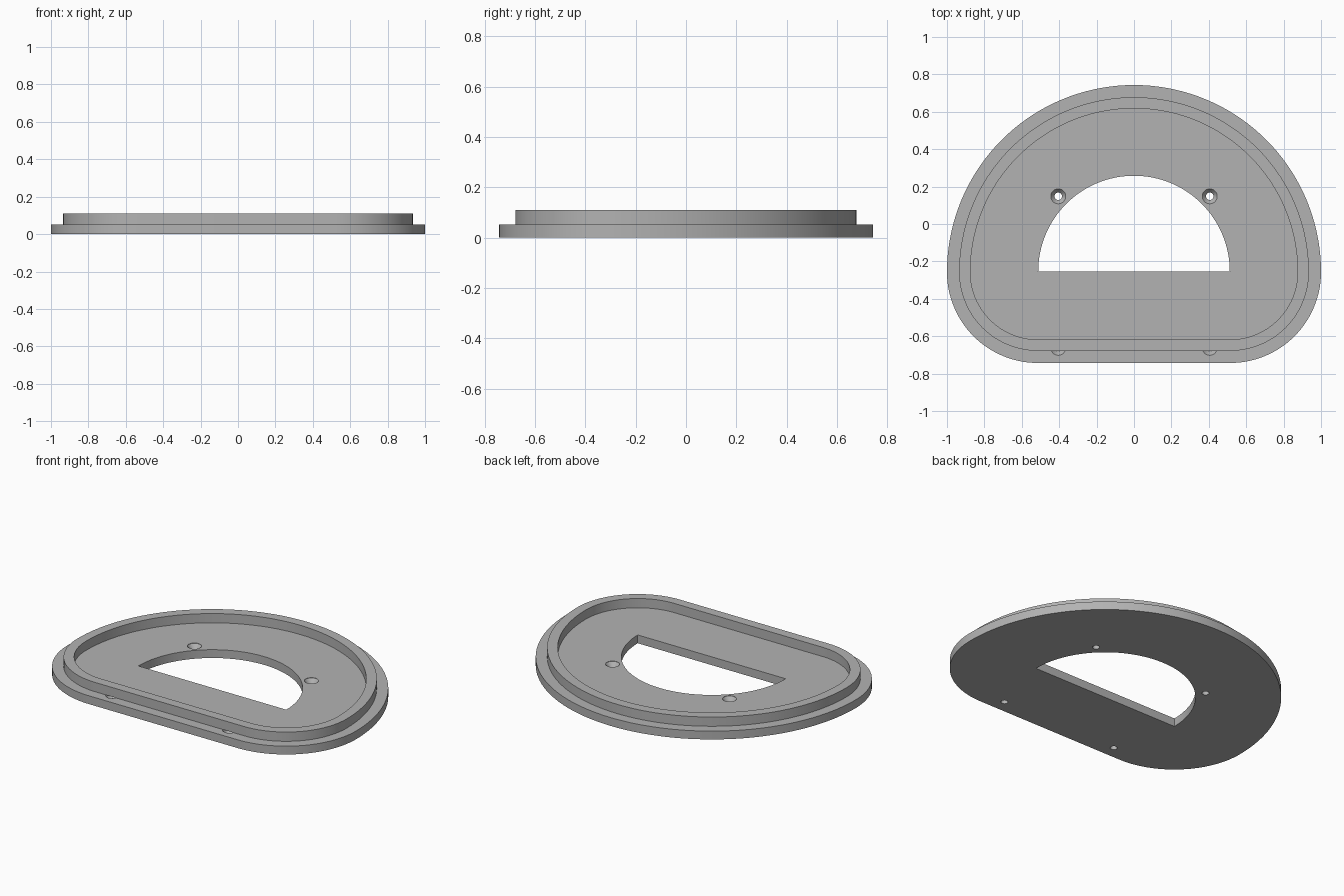
import bpy, bmesh
from math import sin, cos, pi, radians

cube = bpy.data.objects.get("Cube")
if cube:
    bpy.data.objects.remove(cube, do_unlink=True)

CY = -0.257              # centre line shared by all arcs
HALF_DEPTH = 0.743
CORNER = HALF_DEPTH + CY
PLATE_Z, RIM_Z = 0.052, 0.11

grey = bpy.data.materials.new("plain_grey")
grey.use_nodes = True
grey.diffuse_color = (0.45, 0.45, 0.45, 1)
grey.node_tree.nodes["Principled BSDF"].inputs["Base Color"].default_value = (0.45, 0.45, 0.45, 1)


def arc(cx, cy, r, a0, a1, n):
    steps = [radians(a0 + (a1 - a0) * i / n) for i in range(n + 1)]
    return [(cx + r * cos(a), cy + r * sin(a)) for a in steps]


def d_outline(inset):
    """Domed outline with two rounded lower corners, moved inward by inset."""
    r, cx = CORNER - inset, 1 - CORNER
    dome = arc(0, CY, 1 - inset, 0, 180, 72)
    left = arc(-cx, CY, r, 180, 270, 28)[1:]
    right = arc(cx, CY, r, 270, 360, 28)[:-1]
    return dome + left + right


def circle(cx, cy, r):
    return arc(cx, cy, r, 0, 360, 32)[:-1]


def loft(name, sections, closed=False):
    """Skin (outline, z) sections; cap the ends, or join them when closed."""
    bm = bmesh.new()
    loops = [[bm.verts.new((x, y, z)) for x, y in pts] for pts, z in sections]
    pairs = list(zip(loops, loops[1:]))
    if closed:
        pairs.append((loops[-1], loops[0]))
    else:
        bm.faces.new(loops[0])
        bm.faces.new(loops[-1])
    for a, b in pairs:
        for i in range(len(a)):
            j = (i + 1) % len(a)
            bm.faces.new((a[i], a[j], b[j], b[i]))
    bmesh.ops.recalc_face_normals(bm, faces=bm.faces)
    mesh = bpy.data.meshes.new(name)
    bm.to_mesh(mesh)
    bm.free()
    mesh.materials.append(grey)
    obj = bpy.data.objects.new(name, mesh)
    bpy.context.collection.objects.link(obj)
    return obj


def activate(obj):
    bpy.ops.object.select_all(action='DESELECT')
    obj.select_set(True)
    bpy.context.view_layer.objects.active = obj


def cut(obj, cutter):
    activate(obj)
    mod = obj.modifiers.new("cut", 'BOOLEAN')
    mod.operation, mod.solver, mod.object = 'DIFFERENCE', 'EXACT', cutter
    bpy.ops.object.modifier_apply(modifier=mod.name)
    bpy.data.objects.remove(cutter, do_unlink=True)


# Flat base plate
plate = loft("base_plate", [(d_outline(0), 0), (d_outline(0), PLATE_Z)])

# Half-round window
window = arc(0, CY + 0.003, 0.512, 0, 180, 64)
cut(plate, loft("window_cutter", [(window, -0.1), (window, 0.2)]))

# Four countersunk screw holes, the front pair partly under the rim
for x in (-0.405, 0.405):
    for y in (CY - 0.405, CY + 0.405):
        narrow, wide = circle(x, y, 0.02), circle(x, y, 0.04)
        cut(plate, loft("screw_cutter", [(narrow, -0.1), (narrow, 0.025),
                                         (wide, PLATE_Z - 0.002), (wide, 0.2)]))

# Raised rim following the outline
outer, inner = d_outline(0.065), d_outline(0.125)
rim = loft("raised_rim", [(outer, PLATE_Z), (outer, RIM_Z),
                          (inner, RIM_Z), (inner, PLATE_Z)], closed=True)

for obj in (plate, rim):
    activate(obj)
    bpy.ops.object.shade_smooth_by_angle(angle=radians(25))
